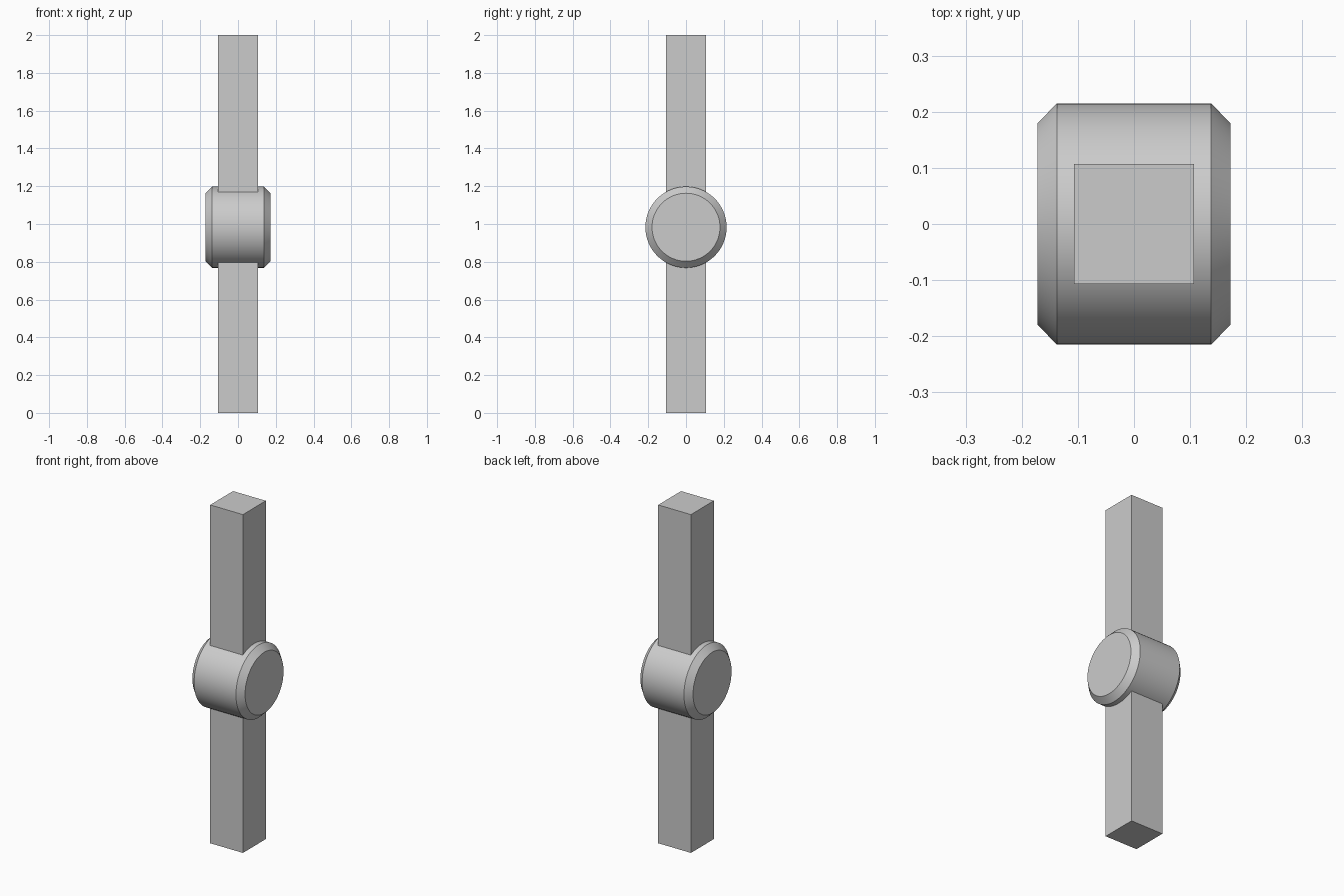
import bpy, bmesh, math
from mathutils import Matrix

cube = bpy.data.objects.get("Cube")
if cube:
    bpy.data.objects.remove(cube, do_unlink=True)

PIVOT_Z = 0.983     # height of the drum axis
ARM_HALF = 0.107    # half width of the square arms

grey = bpy.data.materials.new("light grey")
grey.use_nodes = True
colour = (0.6, 0.6, 0.6, 1)
grey.diffuse_color = colour
grey.node_tree.nodes["Principled BSDF"].inputs["Base Color"].default_value = colour


def add_object(name, bm):
    bmesh.ops.recalc_face_normals(bm, faces=bm.faces)
    mesh = bpy.data.meshes.new(name)
    bm.to_mesh(mesh)
    bm.free()
    mesh.materials.append(grey)
    obj = bpy.data.objects.new(name, mesh)
    bpy.context.collection.objects.link(obj)
    return obj


def arm(name, z0, z1):
    bm = bmesh.new()
    bmesh.ops.create_cube(bm, size=1)
    bmesh.ops.scale(bm, vec=(2 * ARM_HALF, 2 * ARM_HALF, z1 - z0), verts=bm.verts)
    bmesh.ops.translate(bm, vec=(0, 0, (z0 + z1) / 2), verts=bm.verts)
    return add_object(name, bm)


# Square arms meeting inside the drum
arm("lower_arm", 0, PIVOT_Z)
arm("upper_arm", PIVOT_Z, 2)

# Pivot drum: cylinder along x with chamfered rims
bm = bmesh.new()
bmesh.ops.create_cone(bm, cap_ends=True, segments=64, radius1=0.215, radius2=0.215,
                      depth=0.344, matrix=Matrix.Rotation(math.pi / 2, 4, 'Y'))
rims = [e for e in bm.edges if abs(e.verts[0].co.x - e.verts[1].co.x) < 1e-4]
bmesh.ops.bevel(bm, geom=rims, offset=0.035, segments=1, affect='EDGES')
bmesh.ops.translate(bm, vec=(0, 0, PIVOT_Z), verts=bm.verts)
drum = add_object("pivot_drum", bm)

bpy.ops.object.select_all(action='DESELECT')
drum.select_set(True)
bpy.context.view_layer.objects.active = drum
bpy.ops.object.shade_smooth_by_angle(angle=math.radians(30))
